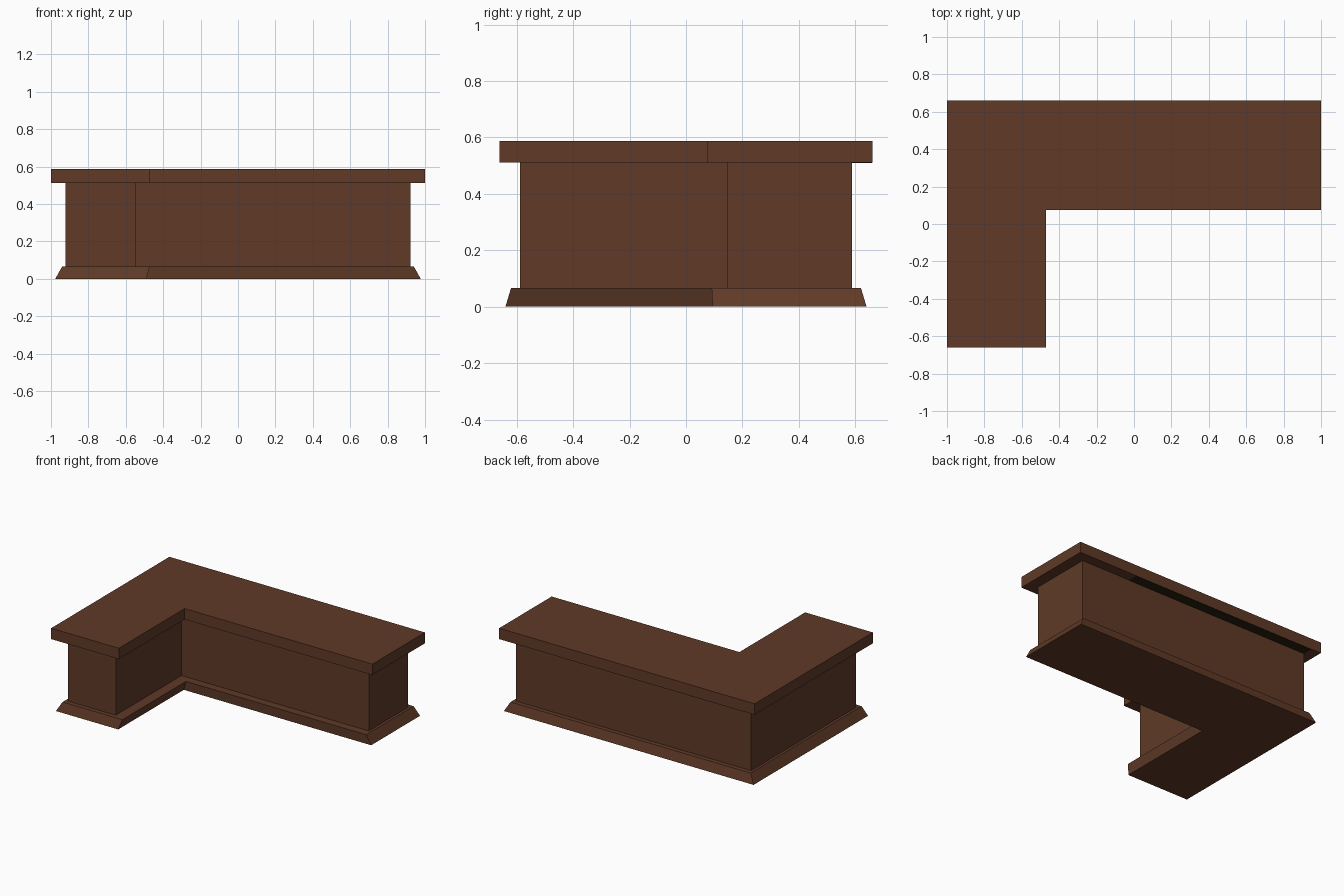
import bpy, bmesh

if "Cube" in bpy.data.objects:
    bpy.data.objects.remove(bpy.data.objects["Cube"])


def material(name, color):
    m = bpy.data.materials.new(name)
    m.diffuse_color = (*color, 1)
    m.use_nodes = True
    m.node_tree.nodes["Principled BSDF"].inputs["Base Color"].default_value = m.diffuse_color
    return m


wood = material("brown wood", (0.115, 0.042, 0.020))
dark = material("dark shadow trim", (0.022, 0.014, 0.005))


def l_profile(hx, hy, ix, iy):
    # L outline: long arm along the back, short arm forward on the left
    return [(-hx, -hy), (ix, -hy), (ix, iy), (hx, iy), (hx, hy), (-hx, hy)]


def prism(name, outline, z0, z1, mat, scale=(1, 1)):
    # Extrude an outline from z0 to z1, scaling its top about the centre
    bm = bmesh.new()
    low = [bm.verts.new((x, y, z0)) for x, y in outline]
    high = [bm.verts.new((x * scale[0], y * scale[1], z1)) for x, y in outline]
    bm.faces.new(low[::-1])
    bm.faces.new(high)
    n = len(outline)
    for i in range(n):
        j = (i + 1) % n
        bm.faces.new((low[i], low[j], high[j], high[i]))
    mesh = bpy.data.meshes.new(name)
    bm.to_mesh(mesh)
    bm.free()
    mesh.materials.append(mat)
    ob = bpy.data.objects.new(name, mesh)
    bpy.context.collection.objects.link(ob)
    return ob


# Plinth tapering towards the centre
prism("base_plinth", l_profile(0.977, 0.64, -0.49, 0.094), 0, 0.066, wood, (0.962, 0.969))
# Counter walls
prism("counter_body", l_profile(0.921, 0.588, -0.545, 0.147), 0.066, 0.511, wood)
# Overhanging top
prism("counter_top", l_profile(1.0, 0.661, -0.47, 0.074), 0.511, 0.588, wood)
# Dark strip under the rear overhang
prism("underside_strip", [(-0.921, 0.588), (0.53, 0.588), (0.53, 0.66), (-0.921, 0.66)],
      0.509, 0.511, dark)
